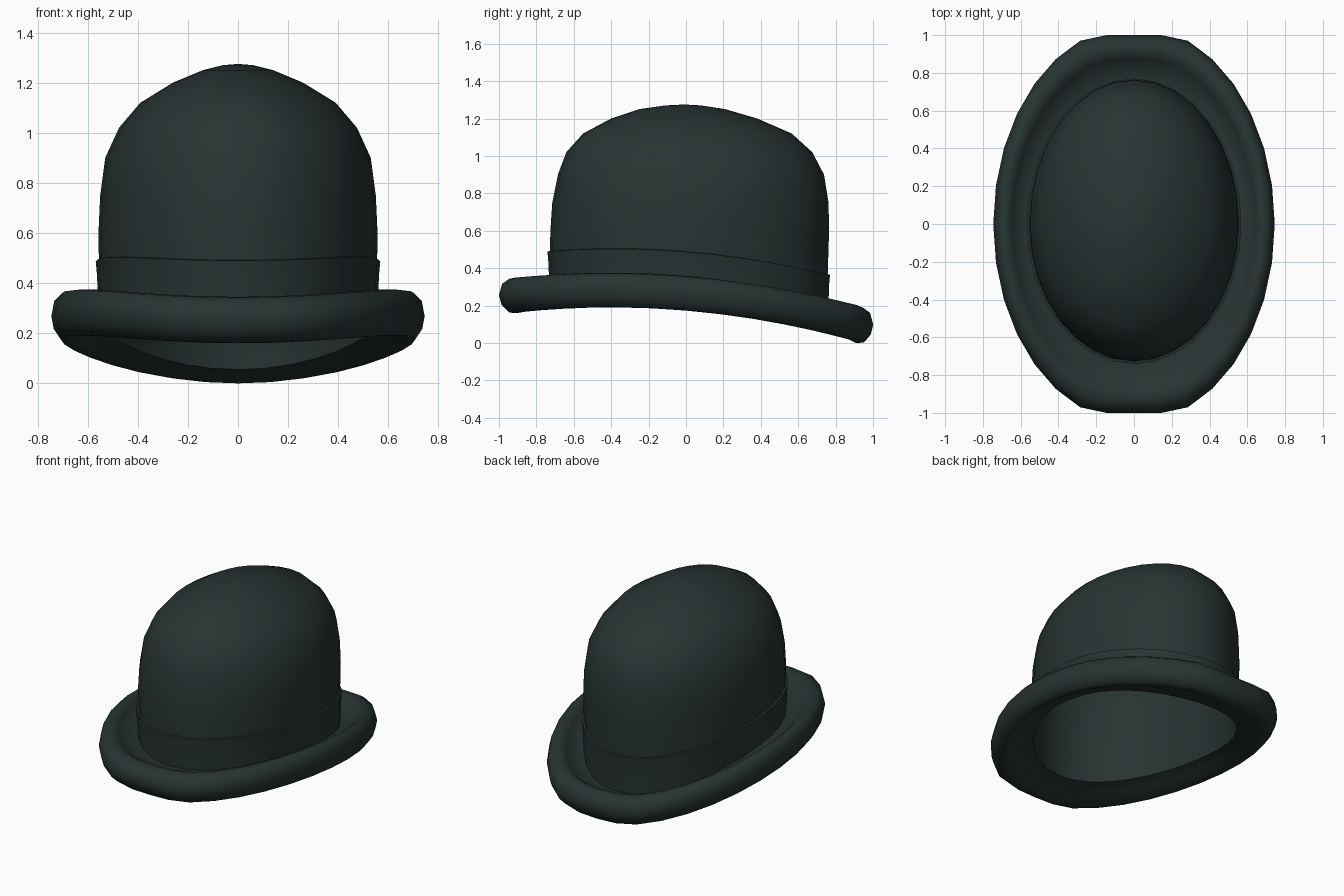
import bpy
import bmesh
from math import sin, cos, pi, radians

SEG = 32

if "Cube" in bpy.data.objects:
    bpy.data.objects.remove(bpy.data.objects["Cube"], do_unlink=True)

felt = bpy.data.materials.new("dark_felt")
felt.use_nodes = True
colour = (0.020, 0.033, 0.032, 1)
felt.diffuse_color = colour
felt.node_tree.nodes["Principled BSDF"].inputs["Base Color"].default_value = colour


# Heights that sweep around the hat, s runs from -1 (front) to 1 (back)
def brim_height(s):
    return 0.258 - 0.08 * s - 0.093 * s * s


def band_height(s):
    return 0.487 - 0.0625 * s - 0.06 * s * s


# Oval with its own front and back depth
def oval(a, half_width, front, back):
    return half_width * cos(a), (back if sin(a) > 0 else front) * sin(a)


def outer_edge(a):
    return 0.745 * cos(a), max(-1, min(1, 1.05 * sin(a)))


def head_oval(a, grow=0):
    return oval(a, 0.555 + grow, 0.728 + grow, 0.757 + grow)


def loft(name, rings, pole=None, closed=False):
    """Skin a list of functions, each giving a ring point for an angle."""
    bm = bmesh.new()
    angles = [2 * pi * i / SEG for i in range(SEG)]
    loops = [[bm.verts.new(ring(a)) for a in angles] for ring in rings]
    pairs = list(zip(loops, loops[1:]))
    if closed:
        pairs.append((loops[-1], loops[0]))
    for low, high in pairs:
        for i in range(SEG):
            j = (i + 1) % SEG
            bm.faces.new((low[i], low[j], high[j], high[i]))
    if pole:
        tip = bm.verts.new(pole)
        for i in range(SEG):
            bm.faces.new((loops[-1][i], loops[-1][(i + 1) % SEG], tip))
    bmesh.ops.recalc_face_normals(bm, faces=bm.faces)
    mesh = bpy.data.meshes.new(name)
    bm.to_mesh(mesh)
    bm.free()
    mesh.materials.append(felt)
    obj = bpy.data.objects.new(name, mesh)
    bpy.context.collection.objects.link(obj)
    bpy.ops.object.select_all(action="DESELECT")
    obj.select_set(True)
    bpy.context.view_layer.objects.active = obj
    bpy.ops.object.shade_smooth_by_angle(angle=radians(60))
    return obj


# Crown dome rings: height, half width, front depth, back depth
DOME = [
    (0.60, 0.557, 0.725, 0.765), (0.75, 0.550, 0.715, 0.762),
    (0.90, 0.530, 0.685, 0.738), (1.02, 0.475, 0.640, 0.675),
    (1.12, 0.390, 0.550, 0.565), (1.20, 0.260, 0.400, 0.380),
    (1.25, 0.140, 0.250, 0.210), (1.27, 0.060, 0.110, 0.080),
]


def dome_ring(z, w, f, b, scale=1.0, drop=0.0):
    return lambda a: (*oval(a, w * scale, f * scale, b * scale), z - drop)


def head_ring(height, offset, grow=0):
    return lambda a: (*head_oval(a, grow), height(sin(a)) + offset)


# Crown and its lining, open at the bottom to make the hat hollow
loft("crown",
     [head_ring(brim_height, 0.02), head_ring(band_height, -0.02)]
     + [dome_ring(*r) for r in DOME], pole=(0, -0.01, 1.275))
lining = loft("crown_lining",
              [head_ring(brim_height, -0.03, -0.01), head_ring(band_height, -0.02, -0.025)]
              + [dome_ring(*r, scale=0.96, drop=0.025) for r in DOME],
              pole=(0, -0.01, 1.248))
lining.data.flip_normals()

# Hat band, flared slightly at its top edge
loft("hat_band", [
    head_ring(brim_height, 0.02, 0.0),
    head_ring(brim_height, 0.08, 0.003),
    head_ring(band_height, -0.04, 0.009),
    head_ring(band_height, 0.0, 0.013),
    head_ring(band_height, 0.003, -0.004),
])

# Brim cross-section: fraction from crown to edge, height above the sweep
SECTION = [
    (-0.05, 0.03), (0.28, 0.03), (0.48, 0.075), (0.62, 0.10), (0.80, 0.097),
    (0.94, 0.07), (1.0, 0.01), (0.95, -0.04), (0.80, -0.083), (0.62, -0.085),
    (0.35, -0.05), (-0.05, -0.03),
]


def brim_ring(k, dz):
    def point(a):
        (x0, y0), (x1, y1) = head_oval(a), outer_edge(a)
        return x0 + (x1 - x0) * k, y0 + (y1 - y0) * k, brim_height(sin(a)) + dz
    return point


loft("rolled_brim", [brim_ring(*p) for p in SECTION], closed=True)
